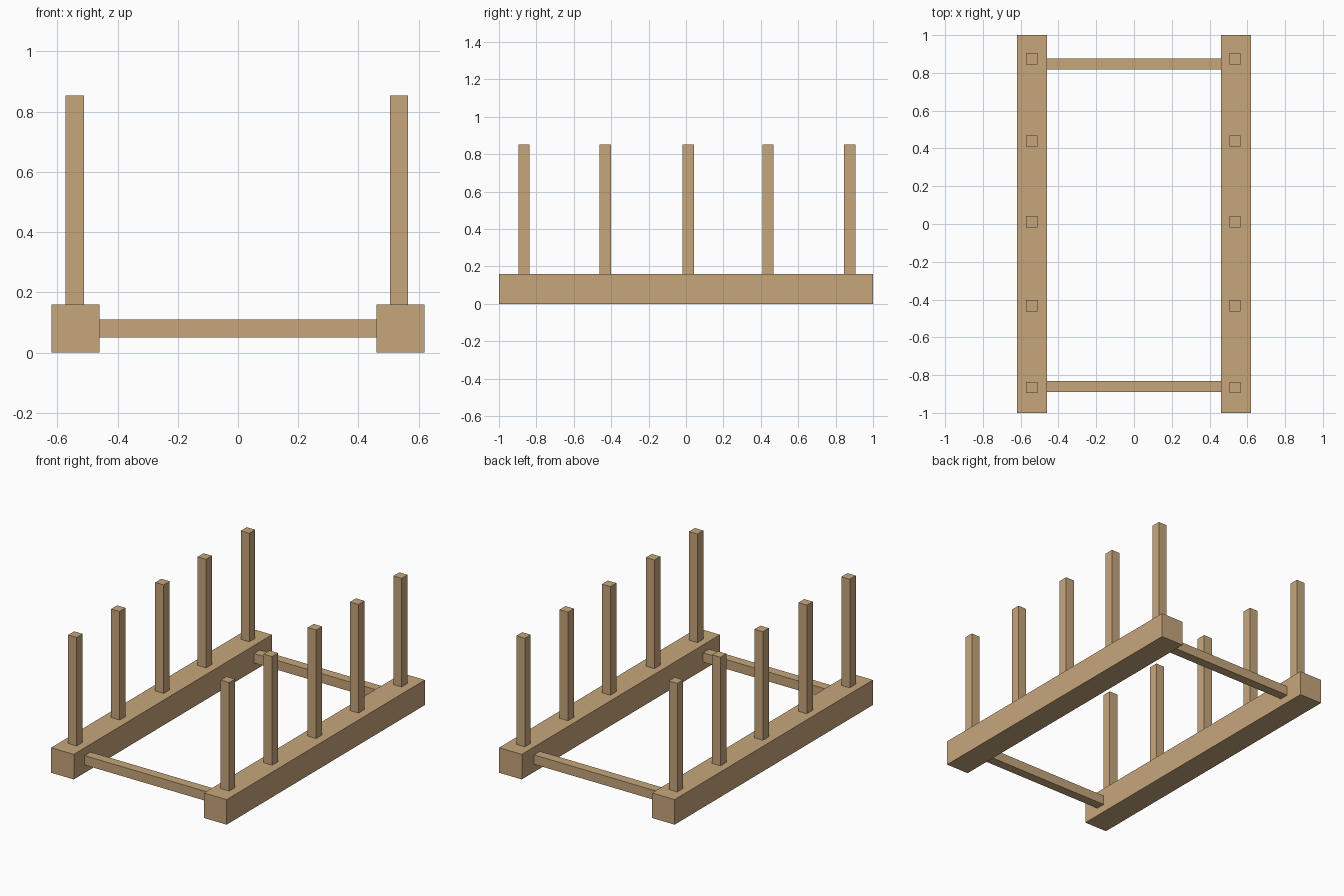
import bpy
import bmesh
from mathutils import Matrix

if "Cube" in bpy.data.objects:
    bpy.data.objects.remove(bpy.data.objects["Cube"])

wood = bpy.data.materials.new("wood")
wood.diffuse_color = (0.57, 0.38, 0.20, 1)
wood.use_nodes = True
wood.node_tree.nodes["Principled BSDF"].inputs["Base Color"].default_value = wood.diffuse_color


def box(name, x, y, z):
    """Box from (min, max) ranges on each axis."""
    bm = bmesh.new()
    bmesh.ops.create_cube(bm, size=1)
    size = [b - a for a, b in (x, y, z)]
    bmesh.ops.transform(bm, matrix=Matrix.Diagonal((*size, 1)), verts=bm.verts)
    mesh = bpy.data.meshes.new(name)
    bm.to_mesh(mesh)
    bm.free()
    mesh.materials.append(wood)
    ob = bpy.data.objects.new(name, mesh)
    ob.location = [(a + b) / 2 for a, b in (x, y, z)]
    bpy.context.collection.objects.link(ob)
    return ob


RAIL_IN, RAIL_OUT, RAIL_H = 0.46, 0.62, 0.16
POST_TOP, HALF = 0.853, 0.03

# Long base rails
box("left_rail", (-RAIL_OUT, -RAIL_IN), (-1, 1), (0, RAIL_H))
box("right_rail", (RAIL_IN, RAIL_OUT), (-1, 1), (0, RAIL_H))

# Crossbars joining the rails
for name, y in (("front_crossbar", -0.86), ("back_crossbar", 0.847)):
    box(name, (-RAIL_IN, RAIL_IN), (y - HALF, y + HALF), (0.05, 0.11))

# Two rows of upright posts
for side, x in (("left", -0.542), ("right", 0.535)):
    for i, y in enumerate((-0.866, -0.432, 0.012, 0.439, 0.875), 1):
        box(f"{side}_post_{i}", (x - HALF, x + HALF), (y - HALF, y + HALF),
            (RAIL_H, POST_TOP))
